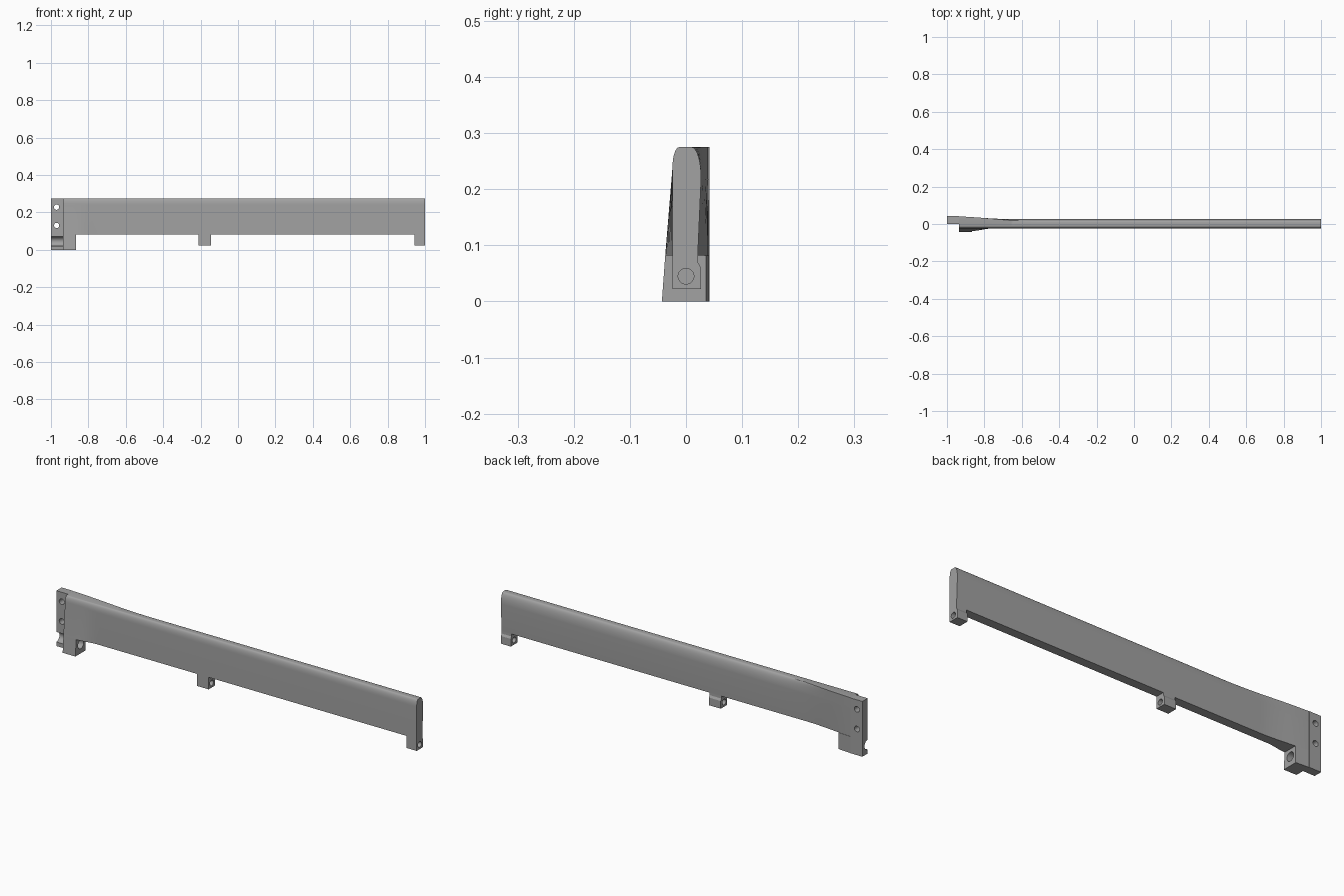
import bpy, bmesh, math
from mathutils import Matrix

cube = bpy.data.objects.get("Cube")
if cube:
    bpy.data.objects.remove(cube, do_unlink=True)

gray = bpy.data.materials.new("plain gray")
gray.use_nodes = True
color = (0.36, 0.36, 0.36, 1)
gray.diffuse_color = color
gray.node_tree.nodes["Principled BSDF"].inputs["Base Color"].default_value = color


def loft(name, sections):
    """Skin a list of equal-length (x, [(y, z), ...]) outlines and cap the ends."""
    bm = bmesh.new()
    rings = [[bm.verts.new((x, y, z)) for y, z in pts] for x, pts in sections]
    n = len(rings[0])
    for a, b in zip(rings, rings[1:]):
        for i in range(n):
            j = (i + 1) % n
            bm.faces.new((a[i], a[j], b[j], b[i]))
    bm.faces.new(rings[0])
    bm.faces.new(rings[-1][::-1])
    bmesh.ops.recalc_face_normals(bm, faces=bm.faces)
    mesh = bpy.data.meshes.new(name)
    bm.to_mesh(mesh)
    bm.free()
    mesh.materials.append(gray)
    obj = bpy.data.objects.new(name, mesh)
    bpy.context.collection.objects.link(obj)
    return obj


def drill(obj, center, axis, radius, depth):
    """Cut a round hole along the x or y axis."""
    bm = bmesh.new()
    turn = Matrix.Rotation(math.pi / 2, 4, "Y" if axis == "x" else "X")
    bmesh.ops.create_cone(bm, cap_ends=True, segments=32, radius1=radius, radius2=radius,
                          depth=depth, matrix=Matrix.Translation(center) @ turn)
    mesh = bpy.data.meshes.new("hole_cutter")
    bm.to_mesh(mesh)
    bm.free()
    mesh.materials.append(gray)
    cutter = bpy.data.objects.new("hole_cutter", mesh)
    cutter.hide_render = True
    bpy.context.collection.objects.link(cutter)
    mod = obj.modifiers.new("hole", "BOOLEAN")
    mod.operation, mod.solver, mod.object = "DIFFERENCE", "EXACT", cutter
    bpy.context.view_layer.objects.active = obj
    bpy.ops.object.modifier_apply(modifier=mod.name)
    bpy.data.objects.remove(cutter, do_unlink=True)


def ease(x, start, end):
    """1 at start, falling smoothly to 0 at end."""
    t = min(max((x - start) / (end - start), 0), 1)
    return 1 - t * t * (3 - 2 * t)


def mix(a, b, t):
    return a + (b - a) * t


LOW, TOP = 0.082, 0.275
END, BLOCK = -0.935, -0.865


def blade_outline(x):
    front = mix(-0.024, -0.037, ease(x, BLOCK, -0.76))
    back = ease(x, -0.98, -0.68)
    crest = ease(x, -0.98, -0.48)
    top_y = mix(0.010, 0.041, crest)
    side_y = max(mix(0.027, 0.041, back), top_y)
    foot_y = mix(0.021, 0.041, back)
    pts = [(front, LOW), (-0.024, 0.24)]
    quarter = [math.pi / 2 * i / 8 for i in range(1, 9)]
    pts += [(-0.012 - 0.012 * math.cos(a), 0.24 + 0.035 * math.sin(a)) for a in quarter]
    # the rounded rear shoulder squares off into the end plate
    pts.append((top_y, TOP))
    pts += [(top_y + (side_y - top_y) * math.sin(a), 0.22 + 0.055 * math.cos(a)) for a in quarter]
    pts.append((foot_y, LOW))
    return pts


# Long blade, flaring towards the mounting end
stations = [END + (-0.45 - END) * i / 28 for i in range(29)] + [1.0]
blade = loft("blade", [(x, blade_outline(x)) for x in stations])

# Mounting block under the flared end, with a blind pivot bore
block = loft("pivot_block", [(x, [(-0.043, 0), (-0.037, LOW), (y, LOW), (y, 0)])
                             for x, y in ((END, 0.041), (BLOCK, 0.036))])
drill(block, (BLOCK, 0, 0.045), "x", 0.022, 0.1)

# End plate with a half-round groove and two screw holes
plate = loft("end_plate", [(x, [(0, 0), (0, TOP), (0.042, TOP), (0.042, 0)]) for x in (-1, END)])
drill(plate, (-0.97, 0, 0.045), "x", 0.025, 0.2)
for z in (0.13, 0.228):
    drill(plate, (-0.97, 0.02, z), "y", 0.014, 0.2)

# Pivot feet along the lower edge
foot = [(-0.024, 0.022), (-0.024, LOW), (0.021, LOW), (0.021, 0.07), (0.027, 0.06), (0.027, 0.022)]
feet = []
for name, x0, x1 in (("middle_foot", -0.21, -0.145), ("end_foot", 0.945, 1.0)):
    obj = loft(name, [(x0, foot), (x1, foot)])
    drill(obj, ((x0 + x1) / 2, 0, 0.045), "x", 0.014, 0.2)
    feet.append(obj)

# Smooth the curved surfaces, keep the corners crisp
bpy.ops.object.select_all(action="DESELECT")
for obj in [blade, block, plate] + feet:
    obj.select_set(True)
bpy.context.view_layer.objects.active = blade
bpy.ops.object.shade_smooth_by_angle(angle=math.radians(30))
